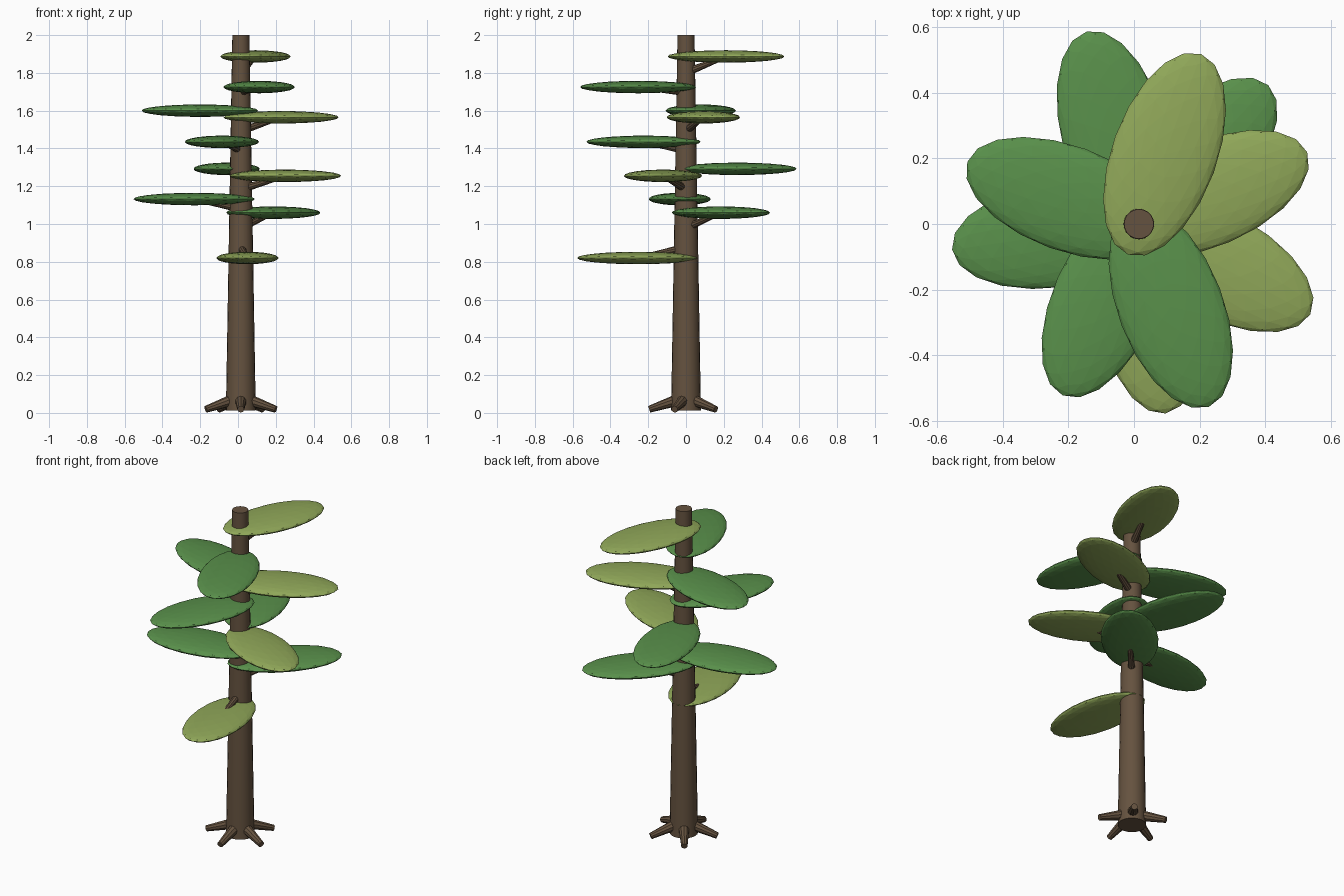
import bpy
from math import radians, cos, sin
from mathutils import Vector, Matrix

if "Cube" in bpy.data.objects:
    bpy.data.objects.remove(bpy.data.objects["Cube"])


def material(name, color):
    m = bpy.data.materials.new(name)
    m.diffuse_color = (*color, 1)
    m.use_nodes = True
    m.node_tree.nodes["Principled BSDF"].inputs["Base Color"].default_value = m.diffuse_color
    return m


bark = material("bark", (0.13, 0.085, 0.05))
green = material("green_leaf", (0.10, 0.28, 0.07))
lime = material("light_leaf", (0.28, 0.39, 0.10))
CX = 0.015  # trunk axis


def limb(name, p, q, r1, r2, sides):
    """Tapered cylinder from p to q."""
    p, q = Vector(p), Vector(q)
    bpy.ops.mesh.primitive_cone_add(vertices=sides, radius1=r1, radius2=r2,
                                    depth=(q - p).length)
    o = bpy.context.object
    o.name = name
    o.matrix_world = (Matrix.Translation((p + q) / 2)
                      @ (q - p).to_track_quat('Z', 'Y').to_matrix().to_4x4())
    o.data.materials.append(bark)
    bpy.ops.object.shade_smooth_by_angle(angle=radians(35))
    return o


def around(angle, r, z):
    a = radians(angle)
    return (CX + r * cos(a), r * sin(a), z)


# trunk
limb("trunk", (CX, 0, 0.012), (CX, 0, 2.0), 0.079, 0.045, 20)

# roots
for i in range(5):
    a = -90 + 72 * i
    limb(f"root_{i + 1}", around(a, 0.04, 0.07), around(a, 0.195, 0.019),
         0.032, 0.018, 10)

# leaf pads: centre x, y, z, heading, light colour
pads = [
    (0.05, -0.255, 0.82, -82, 1),
    (0.187, 0.185, 1.06, 47, 0),
    (-0.232, -0.033, 1.132, 188, 0),
    (0.25, -0.122, 1.255, -28, 1),
    (-0.06, 0.272, 1.292, 105, 0),
    (-0.085, -0.225, 1.435, -114, 0),
    (0.228, 0.092, 1.565, 23, 1),
    (-0.202, 0.078, 1.60, 160, 0),
    (0.112, -0.253, 1.725, -69, 0),
    (0.093, 0.212, 1.887, 70, 1),
]
for i, (x, y, z, heading, light) in enumerate(pads):
    bpy.ops.mesh.primitive_ico_sphere_add(subdivisions=3, radius=1,
                                          location=(x, y, z),
                                          rotation=(0, 0, radians(heading)))
    leaf = bpy.context.object
    leaf.name = f"leaf_{i + 1}"
    leaf.scale = (0.325, 0.16, 0.033)
    leaf.data.materials.append(lime if light else green)
    # branch carrying the leaf
    limb(f"branch_{i + 1}", (CX, 0, 0.875 + 0.103 * i), (x, y, z),
         0.022, 0.012, 10)
